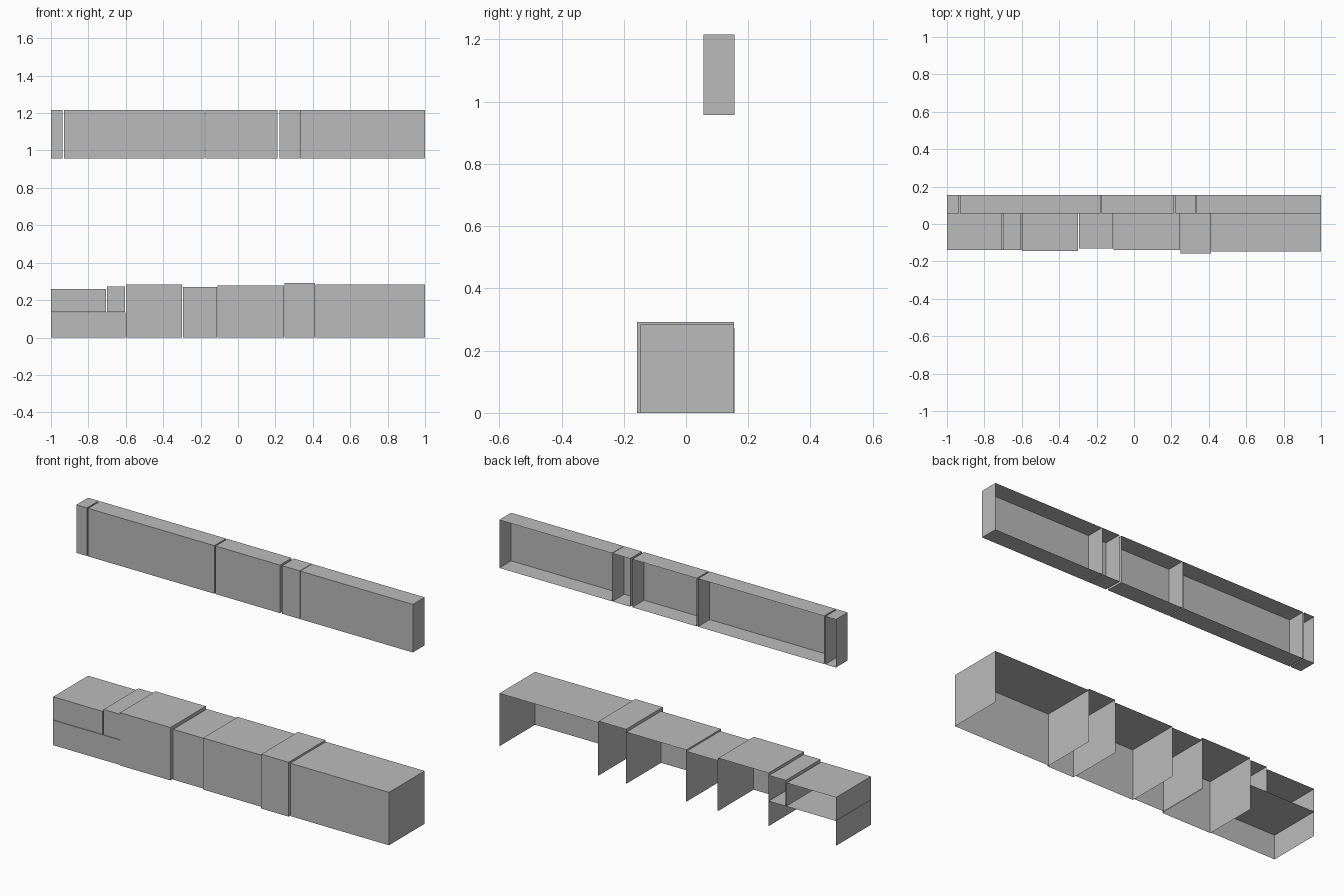
import bpy
import bmesh

default = bpy.data.objects.get("Cube")
if default:
    bpy.data.objects.remove(default, do_unlink=True)

# One plain grey for everything
grey = bpy.data.materials.new("plain_grey")
grey.use_nodes = True
grey.diffuse_color = (0.5, 0.5, 0.5, 1)
grey.node_tree.nodes["Principled BSDF"].inputs["Base Color"].default_value = (0.5, 0.5, 0.5, 1)


def open_box(name, x, y, z, floor):
    """Thin box open at the back, and open underneath unless floor is set."""
    bm = bmesh.new()
    bmesh.ops.create_cube(bm, size=1)
    bm.normal_update()
    unwanted = [f for f in bm.faces
                if f.normal.y > 0.5 or (f.normal.z < -0.5 and not floor)]
    bmesh.ops.delete(bm, geom=unwanted, context='FACES')
    for v in bm.verts:
        for axis, span in enumerate((x, y, z)):
            v.co[axis] = span[1] if v.co[axis] > 0 else span[0]
    mesh = bpy.data.meshes.new(name)
    bm.to_mesh(mesh)
    bm.free()
    mesh.materials.append(grey)
    obj = bpy.data.objects.new(name, mesh)
    bpy.context.collection.objects.link(obj)


# Wall row: shallow boxes at one height
wall_spans = [(-1, -0.937), (-0.93, -0.18), (-0.173, 0.21), (0.223, 0.328), (0.331, 1)]
for i, span in enumerate(wall_spans, 1):
    open_box(f"wall_cabinet_{i}", span, (0.056, 0.156), (0.958, 1.216), True)

# Base row: deeper boxes without floors (x span, front, back, bottom, top)
base_parts = {
    "low_cabinet": ((-1, -0.601), -0.14, 0.156, 0, 0.134),
    "stacked_box_wide": ((-1, -0.707), -0.14, 0.156, 0.136, 0.26),
    "stacked_box_narrow": ((-0.701, -0.603), -0.14, 0.156, 0.136, 0.272),
    "base_cabinet_right": ((-0.599, -0.3), -0.145, 0.155, 0, 0.284),
    "base_cabinet_recessed": ((-0.295, -0.112), -0.13, 0.156, 0, 0.27),
    "base_cabinet_middle": ((-0.11, 0.246), -0.14, 0.155, 0, 0.277),
    "base_cabinet_tall": ((0.248, 0.411), -0.157, 0.155, 0, 0.292),
    "base_cabinet_left": ((0.414, 1), -0.147, 0.155, 0, 0.284),
}
for name, (span, front, back, bottom, top) in base_parts.items():
    open_box(name, span, (front, back), (bottom, top), False)
